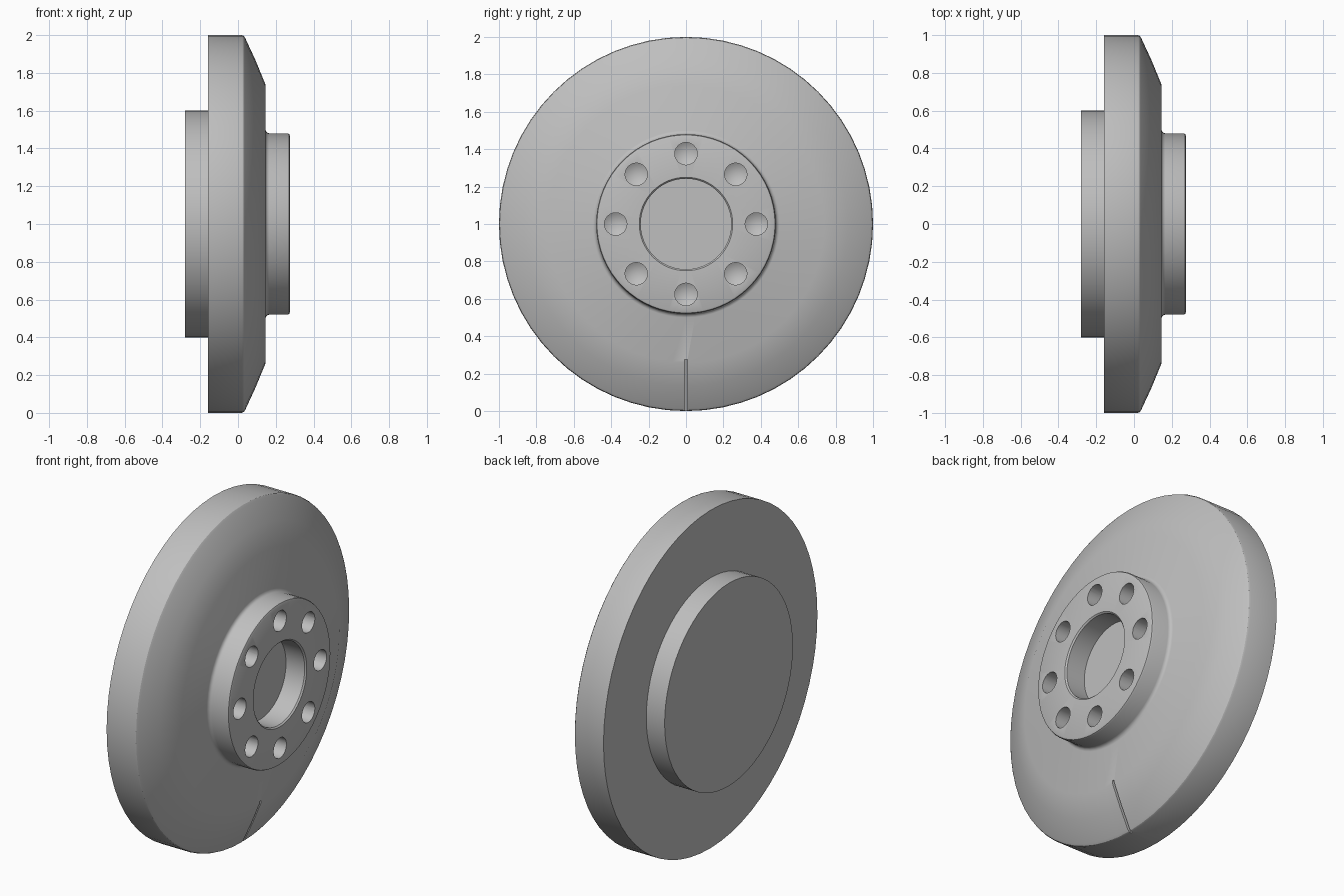
import bpy, bmesh, math
from mathutils import Matrix, Vector

if "Cube" in bpy.data.objects:
    bpy.data.objects.remove(bpy.data.objects["Cube"])

steel = bpy.data.materials.new("plain_grey_steel")
steel.use_nodes = True
GREY = (0.52, 0.52, 0.52, 1)
steel.diffuse_color = GREY
steel.node_tree.nodes["Principled BSDF"].inputs["Base Color"].default_value = GREY

CENTRE = Vector((0, 0, 1))


def lathe(name, profile, segments, offset=CENTRE):
    """Spin (x, radius) points about the x axis; both ends lie on the axis."""
    bm = bmesh.new()
    verts = [bm.verts.new((x, 0, r)) for x, r in profile]
    edges = [bm.edges.new(pair) for pair in zip(verts, verts[1:])]
    bmesh.ops.spin(bm, geom=verts + edges, cent=(0, 0, 0), axis=(1, 0, 0),
                   angle=math.tau, steps=segments, use_duplicate=False)
    bmesh.ops.remove_doubles(bm, verts=bm.verts, dist=1e-4)
    bmesh.ops.recalc_face_normals(bm, faces=bm.faces)
    bmesh.ops.translate(bm, verts=bm.verts, vec=offset)
    return finish(name, bm)


def finish(name, bm):
    mesh = bpy.data.meshes.new(name)
    bm.to_mesh(mesh)
    bm.free()
    mesh.materials.append(steel)
    obj = bpy.data.objects.new(name, mesh)
    bpy.context.collection.objects.link(obj)
    return obj


def cut(target, cutter):
    cutter.hide_render = True
    mod = target.modifiers.new("cut", 'BOOLEAN')
    mod.operation = 'DIFFERENCE'
    mod.solver = 'EXACT'
    mod.object = cutter
    bpy.context.view_layer.objects.active = target
    bpy.ops.object.modifier_apply(modifier=mod.name)
    bpy.data.objects.remove(cutter)


# Disc with rear boss, tapered front, raised hub and blind centre bore
disc = lathe("flanged_disc", [
    (-0.28, 0), (-0.28, 0.6), (-0.16, 0.6),            # rear boss
    (-0.16, 1.0), (0.02, 1.0), (0.03, 0.996), (0.038, 0.985),   # rim
    (0.093, 0.866), (0.145, 0.74),                     # taper
    (0.145, 0.5), (0.149, 0.49), (0.155, 0.484), (0.165, 0.48),  # hub fillet
    (0.263, 0.48), (0.271, 0.476), (0.275, 0.467),     # hub rounded edge
    (0.275, 0.25), (0.267, 0.242), (0.145, 0.242), (0.145, 0),  # bore
], 64)

# Ring of eight drilled holes with conical ends
for i in range(8):
    a = i * math.tau / 8
    spot = CENTRE + Vector((0, math.sin(a), math.cos(a))) * 0.376
    cut(disc, lathe("hole_cutter", [
        (0.3, 0), (0.3, 0.06), (0.175, 0.06), (0.14, 0)], 24, spot))

# Narrow timing notch on the lower taper
start, end = Vector((0.145, 0, 0.275)), Vector((0.028, 0, -0.01))
slope = end - start
bm = bmesh.new()
bmesh.ops.create_cube(bm, size=1)
bmesh.ops.scale(bm, vec=(0.03, 0.014, slope.length), verts=bm.verts)
tilt = Matrix.Rotation(math.atan2(slope.x, slope.z), 4, 'Y')
bmesh.ops.transform(bm, matrix=Matrix.Translation((start + end) / 2) @ tilt,
                    verts=bm.verts)
cut(disc, finish("notch_cutter", bm))

bpy.ops.object.select_all(action='DESELECT')
disc.select_set(True)
bpy.context.view_layer.objects.active = disc
bpy.ops.object.shade_smooth_by_angle(angle=math.radians(32))
